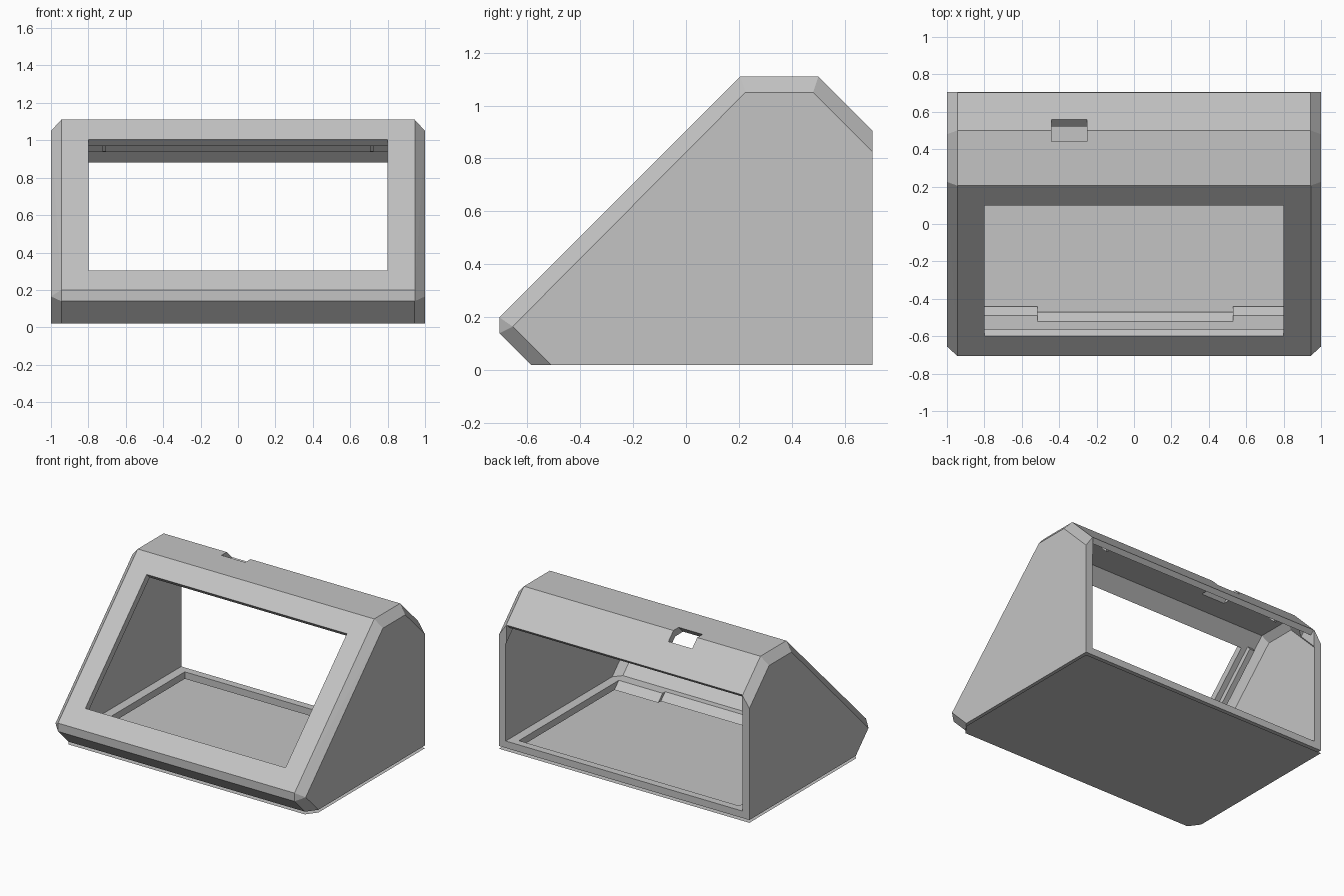
import bpy, bmesh

if "Cube" in bpy.data.objects:
    bpy.data.objects.remove(bpy.data.objects["Cube"])

grey = bpy.data.materials.new("plain_grey")
grey.use_nodes = True
grey.diffuse_color = (0.55, 0.55, 0.55, 1)
grey.node_tree.nodes["Principled BSDF"].inputs["Base Color"].default_value = (0.55, 0.55, 0.55, 1)


def finish(bm, name):
    bmesh.ops.recalc_face_normals(bm, faces=bm.faces[:])
    mesh = bpy.data.meshes.new(name)
    bm.to_mesh(mesh)
    bm.free()
    mesh.materials.append(grey)
    ob = bpy.data.objects.new(name, mesh)
    bpy.context.collection.objects.link(ob)
    return ob


def chamfered_body(name, middle, side, x_mid, x_side):
    """Convex body: a full profile in the middle, a smaller one at both ends."""
    bm = bmesh.new()
    for pts, x in ((middle, x_mid), (side, x_side)):
        for s in (-1, 1):
            for y, z in pts:
                bm.verts.new((s * x, y, z))
    bmesh.ops.convex_hull(bm, input=bm.verts[:])
    bmesh.ops.dissolve_limit(bm, angle_limit=0.01, verts=bm.verts[:], edges=bm.edges[:])
    return finish(bm, name)


def prism(name, profile, x0, x1):
    """Side profile (y, z) swept along x."""
    bm = bmesh.new()
    face = bm.faces.new([bm.verts.new((x0, y, z)) for y, z in profile])
    ext = bmesh.ops.extrude_face_region(bm, geom=[face])["geom"]
    moved = [v for v in ext if isinstance(v, bmesh.types.BMVert)]
    bmesh.ops.translate(bm, verts=moved, vec=(x1 - x0, 0, 0))
    return finish(bm, name)


def cut(target, cutter):
    mod = target.modifiers.new(cutter.name, 'BOOLEAN')
    mod.operation = 'DIFFERENCE'
    mod.solver = 'EXACT'
    mod.object = cutter
    cutter.hide_render = True
    cutter.hide_viewport = True
    cutters.append(cutter)


cutters = []

# outer shell with chamfered sides
housing = chamfered_body(
    "housing",
    [(-.585, .02), (-.705, .14), (-.705, .2), (.205, 1.11), (.5, 1.11), (.705, .905), (.705, .02)],
    [(-.51, .02), (-.655, .165), (.225, 1.05), (.48, 1.05), (.705, .825), (.705, .02)],
    .945, 1)

# hollow interior, open at the back
cut(housing, chamfered_body(
    "cavity_cutter",
    [(-.565, .07), (-.655, .16), (-.655, .18), (.225, 1.06), (.48, 1.06), (.74, .8), (.74, .07)],
    [(-.51, .07), (-.61, .17), (.24, 1.015), (.465, 1.015), (.74, .74), (.74, .07)],
    .9, .947))

# thinner lip along the top of the back opening
cut(housing, prism("lip_cutter", [(.55, .89), (.61, .945), (.675, .88), (.73, .935), (.73, .75)], -.94, .94))

# sloping front window
cut(housing, prism("window_cutter", [(-.7, .405), (-.5, .205), (.2, .905), (0, 1.105)], -.8, .8))

# small slot across the top rear edge
cut(housing, prism("slot_cutter", [(.54, 1.21), (.34, 1.01), (.455, .95), (.655, 1.15)], -.44, -.25))

# floor opening with a sloping front edge, stepped forward in the middle
for name, x0, x1, shift in (("floor_cutter", -.88, .88, 0), ("floor_step_cutter", -.515, .53, -.03)):
    cut(housing, prism(name, [(-.42 + shift, 0), (-.52 + shift, .1), (.65, .1), (.65, 0)], x0, x1))

# apply the cuts and drop the helpers
bpy.context.view_layer.update()
result = bpy.data.meshes.new_from_object(housing.evaluated_get(bpy.context.evaluated_depsgraph_get()))
housing.modifiers.clear()
housing.data = result
for c in cutters:
    bpy.data.objects.remove(c)

# mounting rails beside the window and small tabs under the rear slope
for side, s in (("right", -1), ("left", 1)):
    prism(side + "_rail", [(-.55, .29), (-.525, .26), (.175, .96), (.15, .99)], s * .84, s * .88)
    prism(side + "_tab", [(.55, 1.0), (.53, .985), (.575, .94), (.6, .95)], s * .705, s * .725)

# thin base sheet
bm = bmesh.new()
outline = [(-.945, -.585), (.945, -.585), (1, -.51), (1, .705), (-1, .705), (-1, -.51)]
sheet = bm.faces.new([bm.verts.new((x, y, 0)) for x, y in outline])
finish(bm, "base_sheet")
